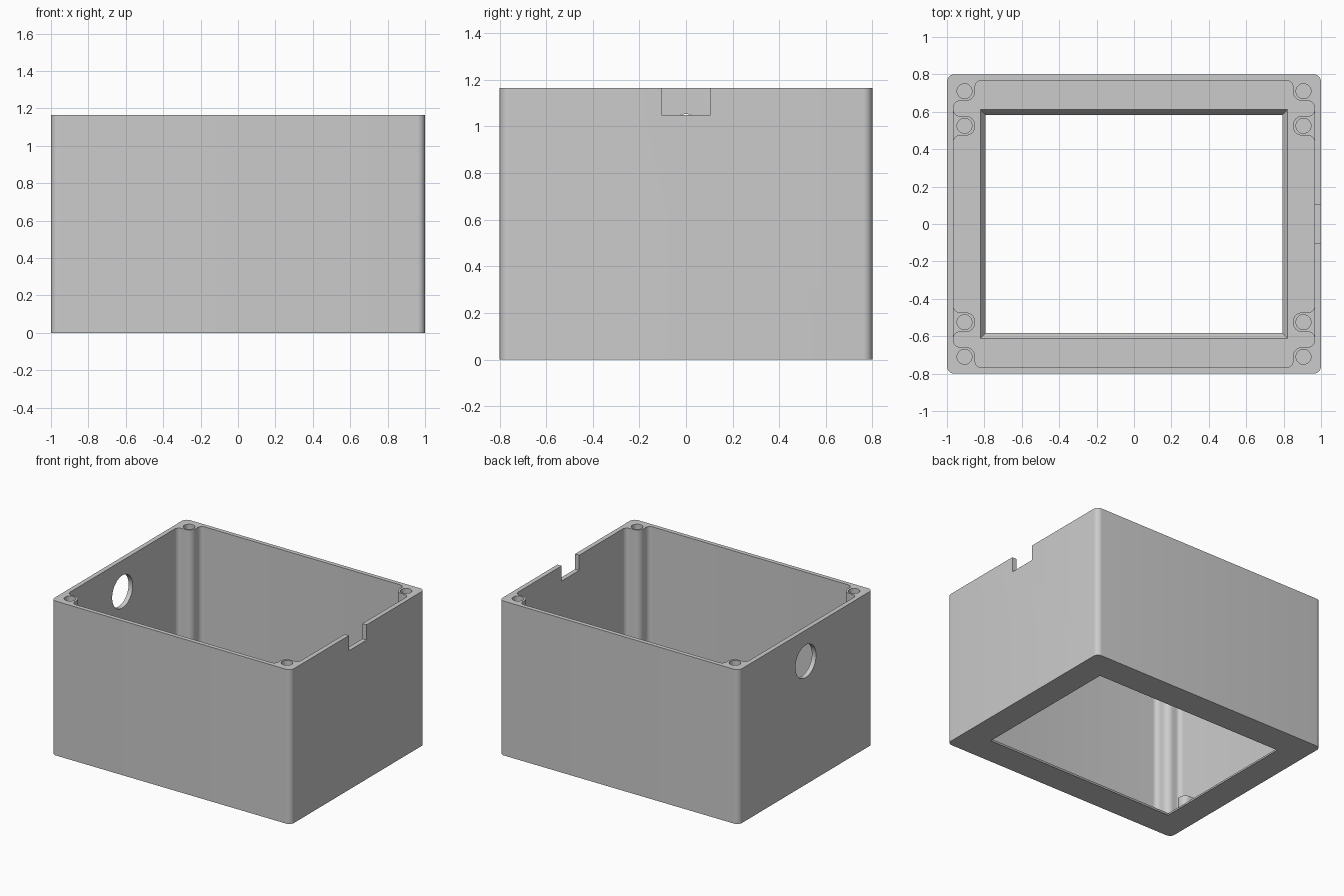
import bpy, bmesh, math
from mathutils import Vector

cube = bpy.data.objects.get("Cube")
if cube:
    bpy.data.objects.remove(cube, do_unlink=True)

H = 1.165            # box height
FLOOR = 0.04         # floor thickness
WX, WY = 0.965, 0.768  # inner wall faces

grey = bpy.data.materials.new("plain grey")
grey.use_nodes = True
grey.diffuse_color = (0.6, 0.6, 0.6, 1)
grey.node_tree.nodes["Principled BSDF"].inputs["Base Color"].default_value = (0.6, 0.6, 0.6, 1)


def rounded(points, steps=8):
    """Turn (x, y, radius) corners into an outline with arcs."""
    out = []
    for i, (x, y, r) in enumerate(points):
        p = Vector((x, y))
        if r == 0:
            out.append(p)
            continue
        a = (Vector(points[i - 1][:2]) - p).normalized()
        b = (Vector(points[(i + 1) % len(points)][:2]) - p).normalized()
        c = p + (a + b) * r      # right-angled corners only
        for k in range(steps + 1):
            t = k / steps * math.pi / 2
            out.append(c - b * r * math.cos(t) - a * r * math.sin(t))
    return out


def four_way(corner):
    """Repeat the +x +y corner list in all four quadrants, anticlockwise."""
    pts = []
    for sx, sy in ((1, 1), (-1, 1), (-1, -1), (1, -1)):
        q = [(x * sx, y * sy, r) for x, y, r in corner]
        pts += q if sx * sy > 0 else q[::-1]
    return pts


def prism(name, low, z0, z1, high=None):
    bm = bmesh.new()
    a = [bm.verts.new((p[0], p[1], z0)) for p in low]
    b = [bm.verts.new((p[0], p[1], z1)) for p in (high or low)]
    n = len(a)
    bm.faces.new(a[::-1])
    bm.faces.new(b)
    for i in range(n):
        j = (i + 1) % n
        bm.faces.new((a[i], a[j], b[j], b[i]))
    bmesh.ops.recalc_face_normals(bm, faces=bm.faces)
    me = bpy.data.meshes.new(name)
    bm.to_mesh(me)
    bm.free()
    me.materials.append(grey)
    ob = bpy.data.objects.new(name, me)
    bpy.context.collection.objects.link(ob)
    return ob


def rect(x0, x1, y0, y1):
    return [(x0, y0), (x1, y0), (x1, y1), (x0, y1)]


def circle(x, y, r, n=32):
    return [(x + r * math.cos(2 * math.pi * i / n), y + r * math.sin(2 * math.pi * i / n))
            for i in range(n)]


def activate(ob):
    bpy.ops.object.select_all(action='DESELECT')
    ob.select_set(True)
    bpy.context.view_layer.objects.active = ob


def cut(target, cutter):
    cutter.hide_render = True
    activate(target)
    m = target.modifiers.new("cut", 'BOOLEAN')
    m.operation, m.solver, m.object = 'DIFFERENCE', 'EXACT', cutter
    bpy.ops.object.modifier_apply(modifier=m.name)
    bpy.data.objects.remove(cutter, do_unlink=True)


def finish(ob):
    activate(ob)
    bpy.ops.object.shade_smooth_by_angle(angle=math.radians(30))


# Box body with rounded upright corners
box = prism("box_body", rounded(four_way([(1, 0.8, 0.04)])), 0, H)

# Cavity, leaving a screw post in each corner
cavity = [(WX, 0.658, 0.035), (0.85, 0.658, 0.05), (0.85, WY, 0.035)]
cut(box, prism("cavity", rounded(four_way(cavity)), FLOOR, H + 0.1))

# Tapered window through the floor
def window(z):
    t = z / FLOOR
    x, y = 0.793 + 0.029 * t, 0.582 + 0.031 * t
    return rect(-x, x, -y, y)
cut(box, prism("window", window(-0.02), -0.02, 0.06, window(0.06)))

# Notch in the rim of the left wall
cut(box, prism("notch", rect(0.9, 1.1, -0.105, 0.105), 1.05, H + 0.1))

# Round cable hole in the right wall
hole = prism("cable_hole", circle(0, 0, 0.123, 48), -0.1, 0.1)
hole.rotation_euler = (0, math.pi / 2, 0)
hole.location = (-0.98, 0, 0.93)
bpy.context.view_layer.update()
cut(box, hole)

# Screw holes in the corner posts
for sx in (-1, 1):
    for sy in (-1, 1):
        cut(box, prism("screw_hole", circle(sx * 0.906, sy * 0.71, 0.04), H - 0.35, H + 0.1))
finish(box)

# Short standoffs on the floor, blended into the side walls
outline = [(0.98, 0.438, 0), (WX, 0.438, 0), (WX, 0.473, 0.033), (0.85, 0.473, 0.048),
           (0.85, 0.577, 0.048), (WX, 0.577, 0.033), (WX, 0.612, 0), (0.98, 0.612, 0)]
standoffs = prism("floor_standoffs", rounded(outline), 0.02, 0.14)
cut(standoffs, prism("standoff_hole", circle(0.906, 0.525, 0.04), FLOOR, 0.3))
mirror = standoffs.modifiers.new("mirror", 'MIRROR')
mirror.use_axis = (True, True, False)
mirror.use_mirror_merge = False
activate(standoffs)
bpy.ops.object.modifier_apply(modifier=mirror.name)
finish(standoffs)
